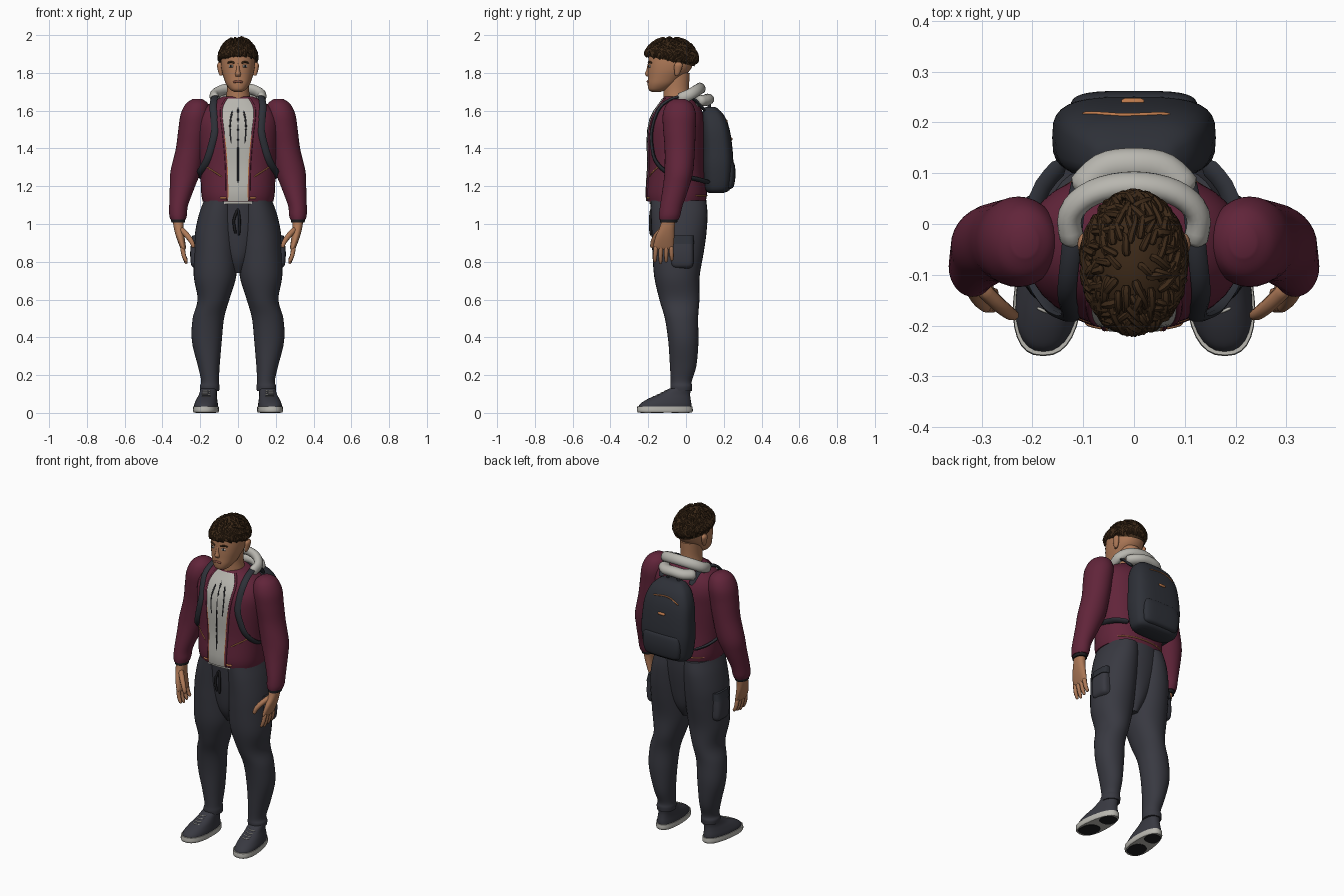
import bpy, bmesh, math, random
from mathutils import Vector
from mathutils.bvhtree import BVHTree

cube = bpy.data.objects.get("Cube")
if cube:
    bpy.data.objects.remove(cube)
random.seed(4)


def material(name, *rgb):
    m = bpy.data.materials.new(name)
    m.use_nodes = True
    m.diffuse_color = (*rgb, 1)
    m.node_tree.nodes["Principled BSDF"].inputs["Base Color"].default_value = (*rgb, 1)
    return m


MAROON = material("maroon cloth", .12, .018, .042)
TROUSER = material("charcoal cloth", .04, .041, .053)
BAG = material("dark slate fabric", .027, .03, .039)
GREY = material("light grey", .48, .47, .43)
SKIN = material("skin", .42, .19, .095)
HAIR = material("dark brown hair", .045, .022, .009)
ORANGE = material("orange trim", .5, .19, .07)
LIP = material("lip", .25, .085, .055)
WHITE = material("eye white", .65, .62, .58)
BLACK = material("black", .012, .012, .014)
SIDES = ((1, "left"), (-1, "right"))


def spline(rows, steps=5):
    """Smooth interpolation through rows of numbers."""
    out = []
    for i in range(len(rows) - 1):
        a, b, c, d = (rows[min(max(i + k, 0), len(rows) - 1)] for k in (-1, 0, 1, 2))
        for s in range(steps):
            t = s / steps
            out.append([q + .5 * t * (r - p + t * (2*p - 5*q + 4*r - u + t * (3*(q - r) + u - p)))
                        for p, q, r, u in zip(a, b, c, d)])
    return out + [list(rows[-1])]


def finish(name, bm, mat, recalc=True):
    if recalc:
        bmesh.ops.recalc_face_normals(bm, faces=bm.faces)
    me = bpy.data.meshes.new(name)
    bm.to_mesh(me)
    bm.free()
    me.materials.append(mat)
    ob = bpy.data.objects.new(name, me)
    bpy.context.collection.objects.link(ob)
    bpy.ops.object.select_all(action="DESELECT")
    ob.select_set(True)
    bpy.context.view_layer.objects.active = ob
    bpy.ops.object.shade_smooth_by_angle(angle=math.radians(50))
    return ob


def skin(name, shells, mat):
    """Join each shell's rings into a closed skin."""
    bm = bmesh.new()
    for rings in shells:
        loops = [[bm.verts.new(p) for p in ring] for ring in rings]
        for lo, hi in zip(loops, loops[1:]):
            for k in range(len(lo)):
                j = (k + 1) % len(lo)
                bm.faces.new((lo[k], lo[j], hi[j], hi[k]))
        bm.faces.new(loops[0])
        bm.faces.new(loops[-1])
    return finish(name, bm, mat)


def loft(name, rows, mat, power=2, side=1, count=32):
    """Stack of superellipses; rows are z, centre x, centre y, radius x, radius y."""
    def around(f):
        return math.copysign(abs(f) ** (2 / power), f)
    angles = [math.tau * k / count for k in range(count)]
    return skin(name, [[[(side * (cx + rx * around(math.cos(a))), cy + ry * around(math.sin(a)), z)
                         for a in angles] for z, cx, cy, rx, ry in spline(rows)]], mat)


def tube(pts, r, flat=1, taper=0, steps=4, count=8):
    """Rings along a smooth path, flattened across its normal."""
    pts = [Vector(p) for p in spline(pts, steps)]
    span = pts[-1] - pts[0]
    side = Vector((0, 0, 1)) if abs(span.x) > .7 * span.length else Vector((1, 0, 0))
    rings, last = [], len(pts) - 1
    for i, p in enumerate(pts):
        d = (pts[min(i + 1, last)] - pts[max(i - 1, 0)]).normalized()
        side = (side - d * side.dot(d)).normalized()
        up = d.cross(side)
        rad = r * (1 - taper * (i / last) ** 2) * (.6 if i in (0, last) else 1)
        rings.append([p + rad * (side * math.cos(a) + up * flat * math.sin(a))
                      for a in (math.tau * k / count for k in range(count))])
    return rings


def bvh(ob):
    return BVHTree.FromPolygons([v.co for v in ob.data.vertices], [p.vertices[:] for p in ob.data.polygons])


def cast(tree, p, axis, lift=0):
    axis = Vector(axis)
    hit = tree.ray_cast(Vector(p) - axis * 3, axis)[0]
    return (hit or Vector(p)) - axis * lift


def piping(tree, pts, r, axis=(0, 1, 0), steps=5):
    """Thin cord laid on a surface; pts are x, z unless a third value is given."""
    full = [(p[0], 0, p[1]) if len(p) == 2 else p for p in pts]
    return tube([cast(tree, p, axis) for p in spline(full, steps)], r, steps=1)


BACK = (0, -1, 0)

# Jacket body and the shirt shown in its opening
jacket = loft("jacket_body", [(1.12, 0, -.05, .187, .155), (1.17, 0, -.05, .195, .16), (1.3, 0, -.05, .2, .15),
              (1.45, 0, -.05, .21, .152), (1.54, 0, -.045, .212, .147), (1.6, 0, -.04, .19, .125),
              (1.645, 0, -.04, .14, .095), (1.675, 0, -.04, .08, .075)], MAROON, 2.3)
body = bvh(jacket)
opening = spline([(1.122, .052), (1.3, .056), (1.45, .068), (1.58, .083), (1.63, .075), (1.665, .055)])
bm = bmesh.new()
grid = [[bm.verts.new(cast(body, (w * k / 5, 0, z), (0, 1, 0), .005)) for k in range(-5, 6)] for z, w in opening]
for lo, hi in zip(grid, grid[1:]):
    for k in range(10):
        bm.faces.new((lo[k], lo[k + 1], hi[k + 1], hi[k]))
finish("shirt_front", bm, GREY, False)
skin("jacket_front_edges", [piping(body, [(s * (w + .005), z) for z, w in opening], .007, steps=1)
                            for s, _ in SIDES], MAROON)
skin("jacket_zips", [piping(body, [(s * w, z) for z, w in opening[:12]], .006, steps=1) for s, _ in SIDES]
     + [piping(body, [(s * .085, 1.25), (s * .17, 1.305)], .004) for s, _ in SIDES]
     + [piping(body, [(s * .06, 1.138), (s * .095, 1.138)], .006) for s, _ in SIDES]
     + [piping(body, [(-.16, 1.15), (0, 1.15), (.16, 1.15)], .004, BACK)], ORANGE)
skin("shirt_seams", [piping(body, [(0, 1.2), (0, 1.4), (0, 1.63)], .0065)]
     + [piping(body, [(s * .035, 1.42), (s * .042, 1.52), (s * .03, 1.6)], .0065) for s, _ in SIDES], BLACK)
loft("shirt_hem", [(1.105, 0, -.045, .178, .148), (1.13, 0, -.045, .18, .15)], GREY, 2.3)

# Hood folded behind the neck
skin("hood", [tube([(-.12, -.04, 1.66), (-.125, .02, 1.685), (-.08, .062, 1.71), (0, .078, 1.72),
                    (.08, .062, 1.71), (.125, .02, 1.685), (.12, -.04, 1.66)], .03, .8, count=16),
              tube([(-.105, .06, 1.65), (-.06, .105, 1.655), (0, .115, 1.66), (.06, .105, 1.655),
                    (.105, .06, 1.65)], .03, 1.15, count=16)], GREY)

# Trousers
loft("trouser_seat", [(.74, 0, -.04, .03, .06), (.82, 0, -.04, .08, .105), (.95, 0, -.038, .15, .13),
                      (1.05, 0, -.036, .175, .142), (1.125, 0, -.037, .175, .147)], TROUSER)
leg_rows = [(.115, .15, -.025, .05, .056), (.14, .15, -.025, .052, .058), (.17, .148, -.025, .047, .056),
            (.25, .155, -.015, .058, .07), (.38, .165, -.014, .079, .08), (.5, .157, -.024, .083, .088),
            (.6, .13, -.035, .084, .106), (.72, .122, -.048, .112, .12), (.85, .118, -.042, .115, .136),
            (.95, .114, -.037, .114, .145), (1.05, .103, -.036, .104, .15), (1.125, .09, -.04, .09, .147)]
skin("waist_cord", [tube([(.0, -.183, 1.08), (x, -.19, 1.02), (x * .6, -.186, z)], .007)
                    for x, z in ((-.022, .95), (.008, .94))], BLACK)


def foot(ob, s):
    """Narrow the heel and turn the toe outward."""
    for v in ob.data.vertices:
        y = v.co.y + .11
        v.co.x = s * (.167 + (s * v.co.x - .165) * (1 - .9 * y) - .08 * y)
    return ob


sleeve_rows = [(1.025, .317, -.09, .041, .052), (1.05, .317, -.086, .047, .057), (1.1, .314, -.077, .05, .06),
               (1.2, .294, -.052, .067, .07), (1.28, .277, -.038, .08, .076), (1.4, .252, -.033, .077, .08),
               (1.5, .236, -.035, .08, .086), (1.58, .225, -.035, .079, .088), (1.635, .217, -.035, .06, .068),
               (1.662, .215, -.035, .025, .03)]
for s, label in SIDES:
    loft(label + "_trouser_leg", leg_rows, TROUSER, 2.1, s)
    # Thigh pocket and flap
    loft(label + "_thigh_pocket", [(.765, .2, -.02, .03, .04), (.785, .205, -.02, .043, .058), (.85, .208, -.02, .045, .06),
                                   (.925, .205, -.02, .04, .058)], TROUSER, 4, s)
    loft(label + "_pocket_flap", [(.895, .207, -.02, .046, .062), (.94, .203, -.02, .038, .06)], BAG, 4, s)
    # Shoe: tread, sole, upper, laces
    for part, y, ry in (("forefoot", -.18, .062), ("heel", -.03, .048)):
        foot(loft(f"{label}_{part}_tread", [(0, .165, y, .048, ry), (.005, .165, y, .048, ry)], BLACK, 2.4, s), s)
    foot(loft(label + "_shoe_sole", [(.002, .165, -.112, .062, .143), (.012, .165, -.112, .066, .148),
                                     (.034, .165, -.112, .065, .146)], GREY, 2.4, s), s)
    upper = foot(loft(label + "_shoe_upper", [(.03, .165, -.112, .062, .141), (.05, .165, -.106, .06, .134),
                      (.075, .163, -.088, .054, .112), (.1, .16, -.06, .048, .082),
                      (.13, .158, -.03, .046, .056)], TROUSER, 2.3, s), s)
    top = bvh(upper)
    skin(label + "_shoe_laces", [piping(top, [(s * .145, y, 0), (s * .168, y - .008, 0), (s * .19, y, 0)],
                                        .003, (0, 0, -1)) for y in (-.105, -.125, -.145, -.165)], GREY)
    # Sleeve, cuff and hand
    loft(label + "_sleeve", sleeve_rows, MAROON, 2, s)
    loft(label + "_cuff", [(1.008, .317, -.092, .036, .045), (1.03, .317, -.09, .038, .047)], BLACK, 2, s)
    loft(label + "_palm", [(1.03, .317, -.09, .03, .036), (.98, .314, -.1, .026, .04), (.93, .305, -.112, .022, .05),
                           (.88, .292, -.12, .016, .054), (.865, .289, -.12, .01, .05)], SKIN, 2.3, s)
    fingers = [tube([(s * .295, -.158 + .026 * i, .885), (s * .287, -.163 + .029 * i, .835),
                     (s * .272, -.165 + .03 * i, .79 + .008 * abs(i - 1))], .0125, taper=.35) for i in range(4)]
    thumb = tube([(s * .305, -.12, .975), (s * .27, -.155, .94), (s * .245, -.175, .905), (s * .235, -.18, .875)],
                 .016, taper=.4)
    skin(label + "_fingers", fingers + [thumb], SKIN)
    # Backpack strap
    skin(label + "_strap", [tube([(s * x, y, z) for x, y, z in (
        (.1, .1, 1.6), (.115, .03, 1.668), (.125, -.06, 1.668), (.132, -.14, 1.615), (.124, -.18, 1.5),
        (.142, -.18, 1.41), (.168, -.158, 1.33), (.2, -.09, 1.27), (.19, .05, 1.24), (.14, .12, 1.22))],
        .019, .45)], BAG)
    loft(label + "_ear", [(1.785, .09, -.05, .006, .008), (1.8, .092, -.046, .011, .015),
                          (1.84, .097, -.04, .014, .022), (1.858, .095, -.04, .006, .01)], SKIN, 2, s)

# Backpack
bag = loft("backpack", [(1.165, 0, .16, .11, .04), (1.19, 0, .168, .142, .068), (1.3, 0, .17, .16, .08),
           (1.4, 0, .168, .158, .078), (1.5, 0, .158, .148, .073), (1.57, 0, .145, .122, .06),
           (1.61, 0, .132, .085, .038), (1.62, 0, .13, .06, .02)], BAG, 3.2)
loft("backpack_pocket", [(1.185, 0, .215, .09, .02), (1.2, 0, .222, .115, .031), (1.26, 0, .225, .125, .037),
                         (1.32, 0, .222, .118, .034), (1.34, 0, .215, .1, .02)], BAG, 3.5)
pack = bvh(bag)
skin("backpack_zips", [piping(pack, [(-.1, 1.52), (-.05, 1.545), (0, 1.55), (.07, 1.54)], .004, BACK),
                       piping(pack, [(-.025, 1.45), (.02, 1.45)], .008, BACK)], ORANGE)
skin("backpack_handle", [tube([(-.04, .12, 1.605), (-.025, .125, 1.64), (.025, .125, 1.64), (.04, .12, 1.605)], .009)], BAG)

# Neck, head and face
loft("neck", [(1.6, 0, -.045, .075, .075), (1.67, 0, -.05, .064, .07), (1.72, 0, -.052, .058, .068),
              (1.8, 0, -.05, .06, .07)], SKIN)
head = loft("head", [(1.7, 0, -.158, .022, .025), (1.712, 0, -.148, .042, .05), (1.74, 0, -.128, .063, .075),
            (1.775, 0, -.11, .076, .092), (1.815, 0, -.09, .087, .112), (1.86, 0, -.08, .091, .12),
            (1.91, 0, -.08, .085, .115), (1.935, 0, -.08, .072, .097), (1.96, 0, -.08, .042, .057)], SKIN, 2.2)
face = bvh(head)
loft("nose", [(1.85, 0, -.194, .007, .008), (1.815, 0, -.197, .01, .013), (1.795, 0, -.198, .015, .019),
              (1.782, 0, -.196, .013, .012)], SKIN)


def pair(points, r):
    return [piping(face, [(s * x, z) for x, z in points], r) for s, _ in SIDES]


skin("eyes", pair([(.026, 1.834), (.036, 1.836), (.047, 1.834)], .006), WHITE)
skin("irises", pair([(.033, 1.835), (.041, 1.835)], .0075), BLACK)
skin("eyebrows", pair([(.018, 1.852), (.038, 1.858), (.056, 1.852)], .005), HAIR)
skin("lips", [piping(face, [(-.024, 1.751), (0, 1.755), (.024, 1.751)], .006)], LIP)

# Hair: scalp cap plus curled locks spreading from the crown
CENTRE, SIZE = Vector((0, -.08, 1.87)), Vector((.092, .128, .108))
bm = bmesh.new()
bmesh.ops.create_uvsphere(bm, u_segments=32, v_segments=20, radius=1.03)
for v in bm.verts:
    v.co = v.co * SIZE + CENTRE
bmesh.ops.bisect_plane(bm, geom=bm.verts[:] + bm.edges[:] + bm.faces[:], plane_co=(0, -.08, 1.862),
                       plane_no=(0, .22, 1), clear_inner=True)
finish("scalp_hair", bm, HAIR)


def lock(a, p, length, swirl):
    limit = 1.6 + .18 * math.sin(a)
    path = []
    for i in range(6):
        t = i / 5
        q, b = min(p, limit - length) + length * t, a + swirl * math.sin(2.2 * t)
        d = Vector((math.sin(q) * math.cos(b), math.sin(q) * math.sin(b), math.cos(q)))
        path.append(CENTRE + d * SIZE * (1.02 + .09 * math.sin(math.pi * (.15 + .75 * t))))
    return tube(path, random.uniform(.007, .0095), taper=.5, steps=2, count=6)


skin("hair_curls", [lock(i * 2.4, .1 + 1.5 * math.sqrt(i / 260), random.uniform(.3, .55), random.uniform(-.5, .5))
                    for i in range(260)], HAIR)
